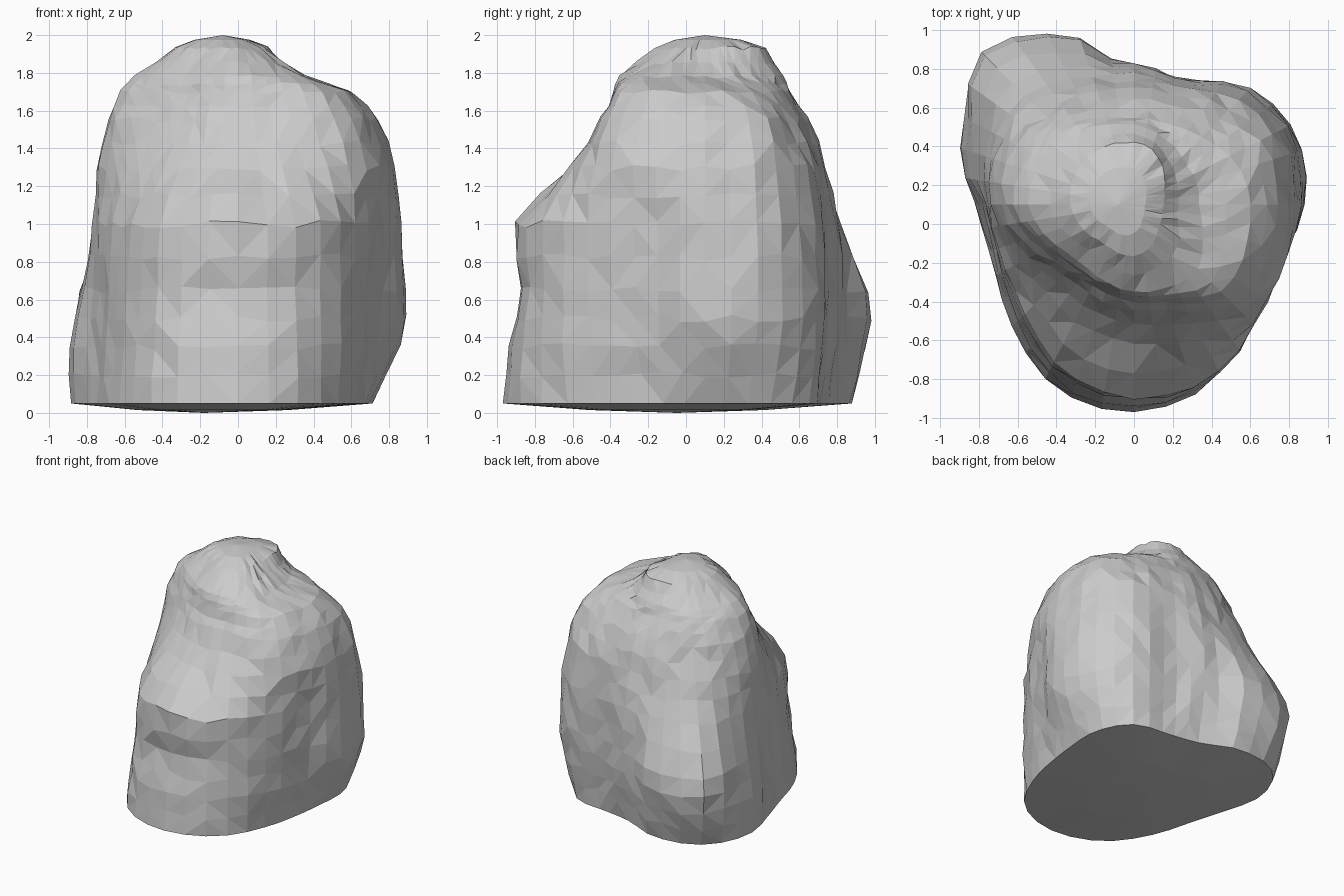
import bpy, bmesh, math, random
from mathutils import Vector

if "Cube" in bpy.data.objects:
    bpy.data.objects.remove(bpy.data.objects["Cube"])

random.seed(4)
CENTRE = Vector((0.0, 0.1, 0.0))
SIDES, UP_STEPS = 40, 2

# heights of the cross-sections, and radii every 22.5 degrees starting at +x
heights = [0.05, 0.35, 0.65, 1.0, 1.3, 1.55, 1.70, 1.78, 1.93]
sections = [
    [.70, .76, .78, .66, .66, .84, .98, .95, .82, .79, .89, 1.03, 1.07, 1.00, .83, .72],
    [.84, .88, .83, .69, .73, .92, 1.09, .96, .82, .77, .86, 1.00, 1.03, 1.00, .87, .77],
    [.88, .91, .84, .70, .74, .93, 1.08, .90, .79, .75, .82, .95, .97, .97, .88, .80],
    [.86, .89, .82, .69, .71, .76, .88, .82, .76, .73, .79, .93, 1.00, .98, .88, .82],
    [.84, .85, .76, .66, .64, .66, .74, .76, .74, .67, .64, .68, .71, .76, .83, .83],
    [.75, .74, .63, .56, .55, .57, .64, .68, .69, .58, .52, .52, .54, .59, .72, .74],
    [.60, .57, .49, .45, .45, .48, .56, .60, .62, .51, .45, .45, .48, .52, .63, .62],
    [.34, .34, .35, .38, .41, .44, .50, .53, .55, .47, .41, .42, .45, .46, .47, .38],
    [.15, .17, .22, .29, .32, .33, .34, .34, .33, .30, .26, .26, .27, .23, .18, .15],
]
# weathered gullies: angle in degrees, height, angular width, height spread, depth
gullies = [(6, 1.2, 5, 0.28, 0.04), (97, 0.5, 7, 0.35, 0.06), (185, 0.55, 7, 0.3, 0.03)]


def curve(a, b, c, d, t):
    """Smooth interpolation between b and c."""
    return b + 0.5 * t * (c - a + t * (2 * a - 5 * b + 4 * c - d + t * (3 * (b - c) + d - a)))


def around(radii, u):
    i, n = int(u), len(radii)
    return curve(*(radii[(i + k) % n] for k in (-1, 0, 1, 2)), u - i)


def upward(values, level, t):
    last = len(values) - 1
    return curve(*(values[min(max(level + k, 0), last)] for k in (-1, 0, 1, 2)), t)


def point(level, t, s):
    u = s * 16 / SIDES
    angle = math.tau * s / SIDES
    z = heights[level] if t == 0 else heights[level] * (1 - t) + heights[level + 1] * t
    r = upward([around(row, u) for row in sections], level, t)
    for deg, gz, width, spread, depth in gullies:
        off = (math.degrees(angle) - deg + 180) % 360 - 180
        r -= depth * math.exp(-(off / width) ** 2 - ((z - gz) / spread) ** 2)
    if level or t:
        rough = 1.0 if z < 1.6 else 0.5
        r += rough * random.uniform(-0.011, 0.011)
        z += rough * random.uniform(-0.02, 0.02)
    return CENTRE + Vector((r * math.cos(angle), r * math.sin(angle), z))


bm = bmesh.new()

# boulder walls
rings = []
for level in range(len(heights)):
    for k in range(UP_STEPS if level < len(heights) - 1 else 1):
        rings.append([bm.verts.new(point(level, k / UP_STEPS, s)) for s in range(SIDES)])


def bridge(low, high):
    for s in range(SIDES):
        n = (s + 1) % SIDES
        bm.faces.new((low[s], low[n], high[n], high[s]))


def shrink(ring, middle, factor, z):
    """A smaller copy of a ring, drawn in towards a middle point."""
    new = []
    for v in ring:
        p = Vector(middle).lerp(v.co, factor)
        new.append(bm.verts.new((p.x, p.y, z)))
    bridge(ring, new)
    return new


def cap(ring, tip):
    v = bm.verts.new(tip)
    for s in range(SIDES):
        bm.faces.new((ring[s], ring[(s + 1) % SIDES], v))


for low, high in zip(rings, rings[1:]):
    bridge(low, high)

# rounded crown
top = (-0.08, 0.1, 2.0)
cap(shrink(rings[-1], top, 0.6, 1.975), top)

# slightly bulging underside
bottom = (-0.18, -0.05, 0.0)
cap(shrink(rings[0], bottom, 0.5, 0.015), bottom)

bmesh.ops.triangulate(bm, faces=bm.faces[:])
bmesh.ops.recalc_face_normals(bm, faces=bm.faces[:])
mesh = bpy.data.meshes.new("boulder")
bm.to_mesh(mesh)
bm.free()
bpy.context.collection.objects.link(bpy.data.objects.new("boulder", mesh))
